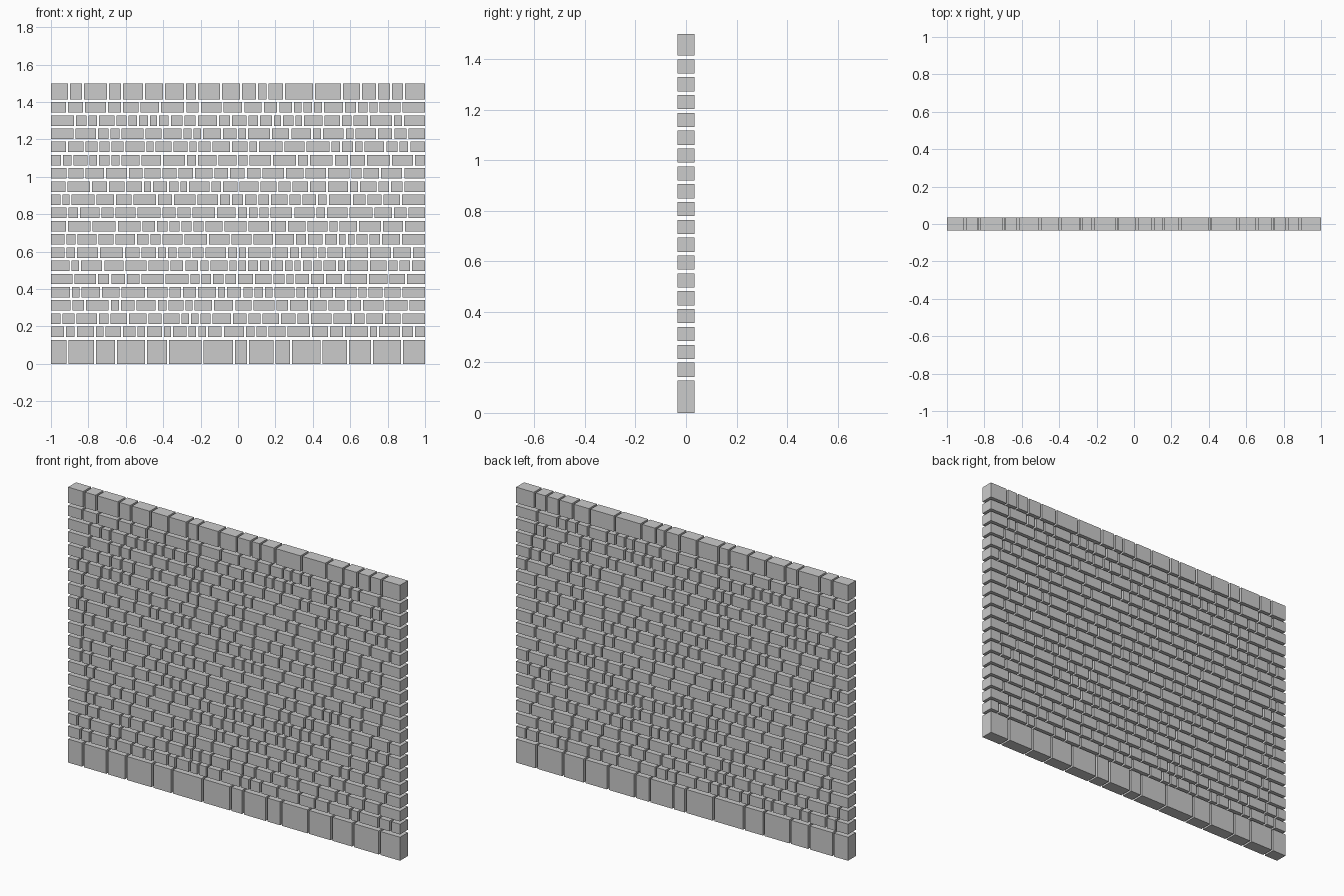
import bpy, bmesh, random
from mathutils import Matrix

if "Cube" in bpy.data.objects:
    bpy.data.objects.remove(bpy.data.objects["Cube"])

random.seed(7)
GAP = 0.011          # mortar joint width
DEPTH = 0.068        # wall thickness
ROW_H, PITCH = 0.056, 0.0706

BOTTOM = [-.911, -.765, -.652, -.492, -.374, -.19, -.021, .053, .195,
          .283, .447, .588, .717, .877]
TOP = [-.904, -.829, -.695, -.62, -.503, -.396, -.283, -.219, -.091, .016,
       .102, .158, .246, .406, .556, .658, .743, .818, .888]


def random_joints():
    """Irregular joint positions filling the wall width exactly."""
    widths = []
    while sum(widths) < 1.96:
        widths.append(random.uniform(0.045, 0.135))
    scale, x, joints = 2 / sum(widths), -1, []
    for w in widths[:-1]:
        x += w * scale
        joints.append(x)
    return joints


def course(name, joints, z0, z1):
    """One row of separate box bricks divided at the joints."""
    bm = bmesh.new()
    edges = [-1 - GAP / 2] + joints + [1 + GAP / 2]
    for a, b in zip(edges, edges[1:]):
        m = (Matrix.Translation(((a + b) / 2, 0, (z0 + z1) / 2))
             @ Matrix.Diagonal((b - a - GAP, DEPTH, z1 - z0, 1)))
        bmesh.ops.create_cube(bm, size=1, matrix=m)
    mesh = bpy.data.meshes.new(name)
    bm.to_mesh(mesh)
    bm.free()
    bpy.context.collection.objects.link(bpy.data.objects.new(name, mesh))


# tall foundation stones
course("base_course", BOTTOM, 0, 0.128)

# thin irregular brick courses
for i in range(18):
    z = 0.143 + i * PITCH
    course(f"brick_course_{i + 1:02d}", random_joints(), z, z + ROW_H)

# coping stones along the top
course("coping_course", TOP, 1.414, 1.5)
